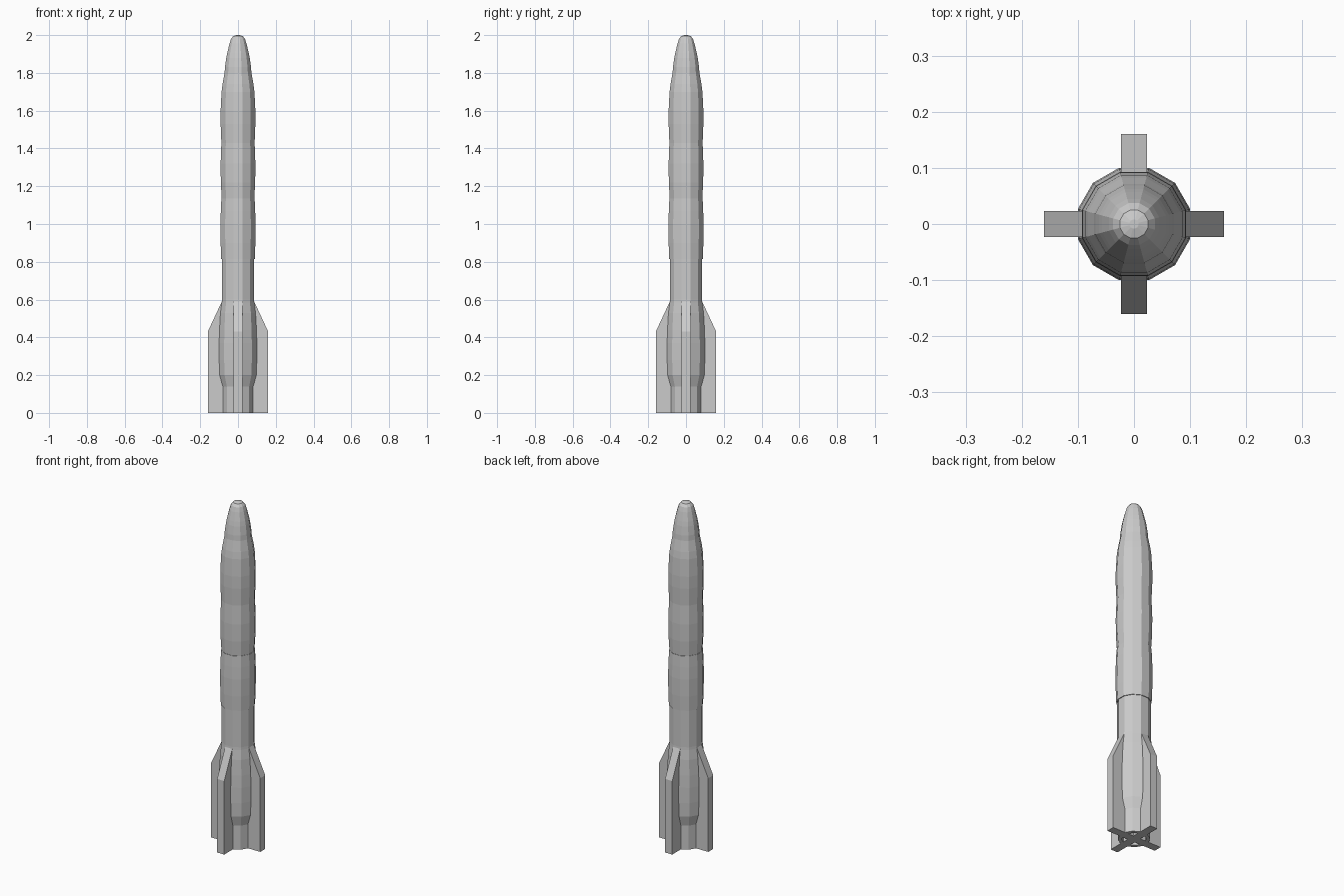
import bpy, bmesh
from math import cos, sin, pi, radians

cube = bpy.data.objects.get("Cube")
if cube:
    bpy.data.objects.remove(cube, do_unlink=True)

SIDES = 12
FLAT = cos(pi / SIDES)  # converts across-flats radius to corner radius


def finish(bm, name):
    bmesh.ops.recalc_face_normals(bm, faces=bm.faces[:])
    mesh = bpy.data.meshes.new(name)
    bm.to_mesh(mesh)
    bm.free()
    obj = bpy.data.objects.new(name, mesh)
    bpy.context.collection.objects.link(obj)
    return obj


def lathe(name, profile):
    """Turn (radius, z) points into a twelve-sided solid with capped ends."""
    bm = bmesh.new()
    rings = []
    for r, z in profile:
        angles = [2 * pi * (i + 0.5) / SIDES for i in range(SIDES)]
        rings.append([bm.verts.new((r / FLAT * cos(a), r / FLAT * sin(a), z))
                      for a in angles])
    for low, high in zip(rings, rings[1:]):
        for i in range(SIDES):
            j = (i + 1) % SIDES
            bm.faces.new((low[i], low[j], high[j], high[i]))
    bm.faces.new(rings[0])
    bm.faces.new(rings[-1])
    return finish(bm, name)


def fin(name, angle):
    """Extrude the fin outline to its thickness and turn it into place."""
    half = 0.023
    outline = [(0, 0), (0.16, 0), (0.16, 0.43), (0.083, 0.595), (0, 0.595)]
    bm = bmesh.new()
    face = bm.faces.new([bm.verts.new((x, -half, z)) for x, z in outline])
    extruded = bmesh.ops.extrude_face_region(bm, geom=[face])["geom"]
    moved = [v for v in extruded if isinstance(v, bmesh.types.BMVert)]
    bmesh.ops.translate(bm, verts=moved, vec=(0, 2 * half, 0))
    obj = finish(bm, name)
    obj.rotation_euler.z = radians(angle)
    return obj


# Hollow tail with a swollen shroud
lathe("tail_section", [
    (0.062, 0.14), (0.062, 0), (0.081, 0), (0.081, 0.14), (0.097, 0.2),
    (0.1, 0.28), (0.1, 0.37), (0.098, 0.44), (0.093, 0.53), (0.086, 0.585),
    (0.085, 0.6), (0.085, 0.815)])

# Gently bulging middle band
lathe("middle_section", [
    (0.089, 0.815), (0.092, 0.9), (0.093, 1.0), (0.091, 1.07), (0.088, 1.135)])

# Wavy upper body tapering into the nose
lathe("upper_body", [
    (0.086, 1.135), (0.091, 1.22), (0.092, 1.32), (0.088, 1.43), (0.092, 1.53),
    (0.092, 1.6), (0.087, 1.7), (0.082, 1.74), (0.071, 1.8), (0.069, 1.83),
    (0.062, 1.88)])
lathe("nose_cone", [
    (0.062, 1.88), (0.057, 1.905), (0.045, 1.955), (0.037, 1.98),
    (0.025, 1.995), (0.008, 2.0)])

# Four tail fins
for label, angle in (("left", 0), ("back", 90), ("right", 180), ("front", 270)):
    fin(label + "_fin", angle)
